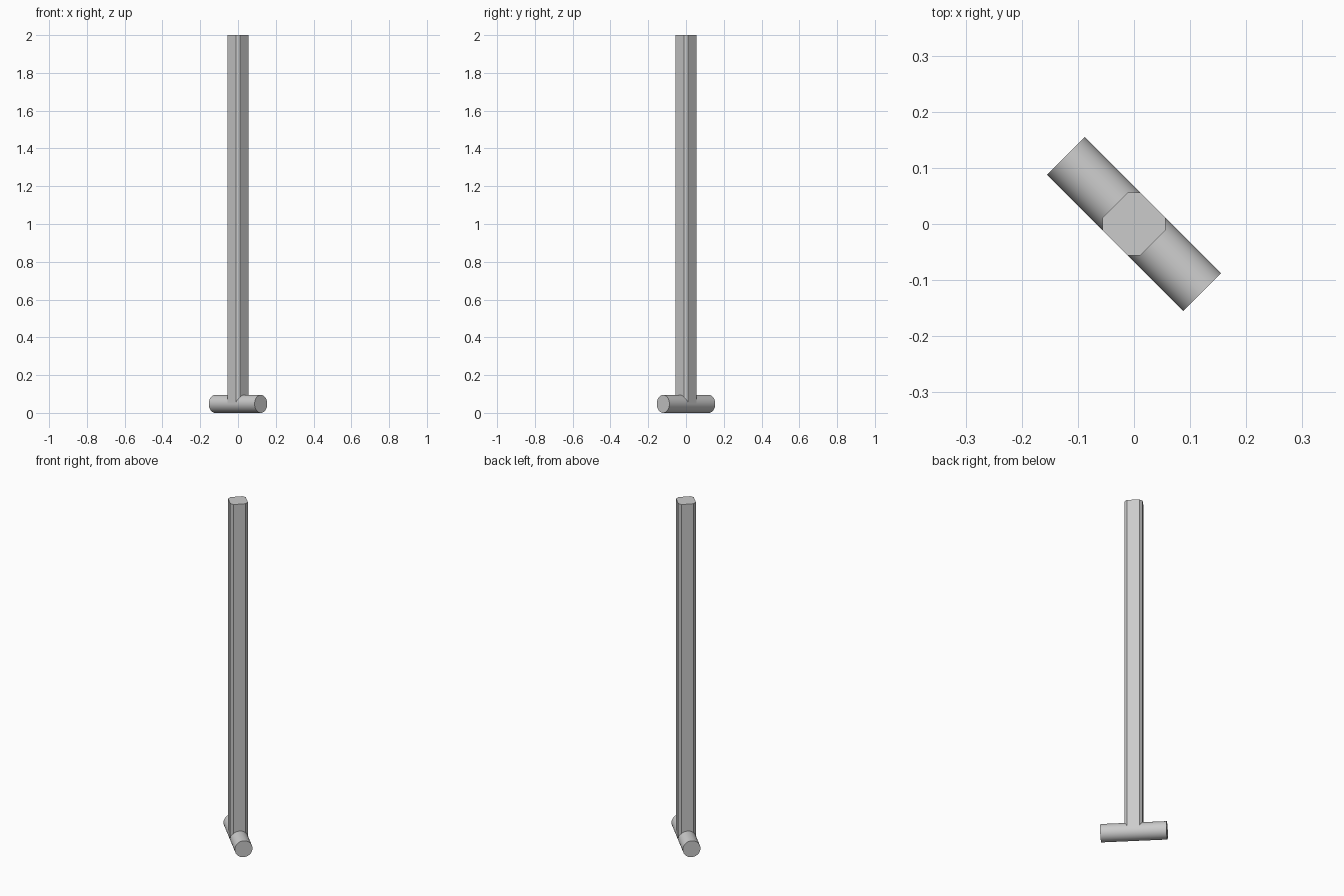
import bpy, bmesh, math
from mathutils import Matrix

cube = bpy.data.objects.get("Cube")
if cube:
    bpy.data.objects.remove(cube, do_unlink=True)

RADIUS = 0.0475      # handle half width equals the head radius
HEAD_LENGTH = 0.343
HEIGHT = 2.0
CHAMFER = 0.0155
TURN = Matrix.Rotation(math.radians(-45), 4, 'Z')

grey = bpy.data.materials.new("plain_grey")
grey.use_nodes = True
colour = (0.6, 0.6, 0.6, 1)
grey.diffuse_color = colour
grey.node_tree.nodes["Principled BSDF"].inputs["Base Color"].default_value = colour


def add_part(name, bm):
    bm.transform(TURN)
    bmesh.ops.recalc_face_normals(bm, faces=bm.faces)
    mesh = bpy.data.meshes.new(name)
    bm.to_mesh(mesh)
    bm.free()
    mesh.materials.append(grey)
    obj = bpy.data.objects.new(name, mesh)
    bpy.context.collection.objects.link(obj)
    bpy.ops.object.select_all(action='DESELECT')
    obj.select_set(True)
    bpy.context.view_layer.objects.active = obj
    bpy.ops.object.shade_smooth_by_angle(angle=math.radians(30))
    return obj


# Handle: square post with chamfered long edges, seated on the head's axis
bm = bmesh.new()
length = HEIGHT - RADIUS
bmesh.ops.create_cube(bm, size=1)
bmesh.ops.scale(bm, vec=(2 * RADIUS, 2 * RADIUS, length), verts=bm.verts)
bmesh.ops.translate(bm, vec=(0, 0, RADIUS + length / 2), verts=bm.verts)
long_edges = [e for e in bm.edges if e.calc_length() > 1]
bmesh.ops.bevel(bm, geom=long_edges, offset=CHAMFER, segments=1, affect='EDGES')
add_part("handle", bm)

# Head: round bar lying across the foot of the handle
bm = bmesh.new()
lie_down = Matrix.Translation((0, 0, RADIUS)) @ Matrix.Rotation(math.pi / 2, 4, 'Y')
bmesh.ops.create_cone(bm, cap_ends=True, segments=64, radius1=RADIUS, radius2=RADIUS,
                      depth=HEAD_LENGTH, matrix=lie_down)
add_part("head", bm)
